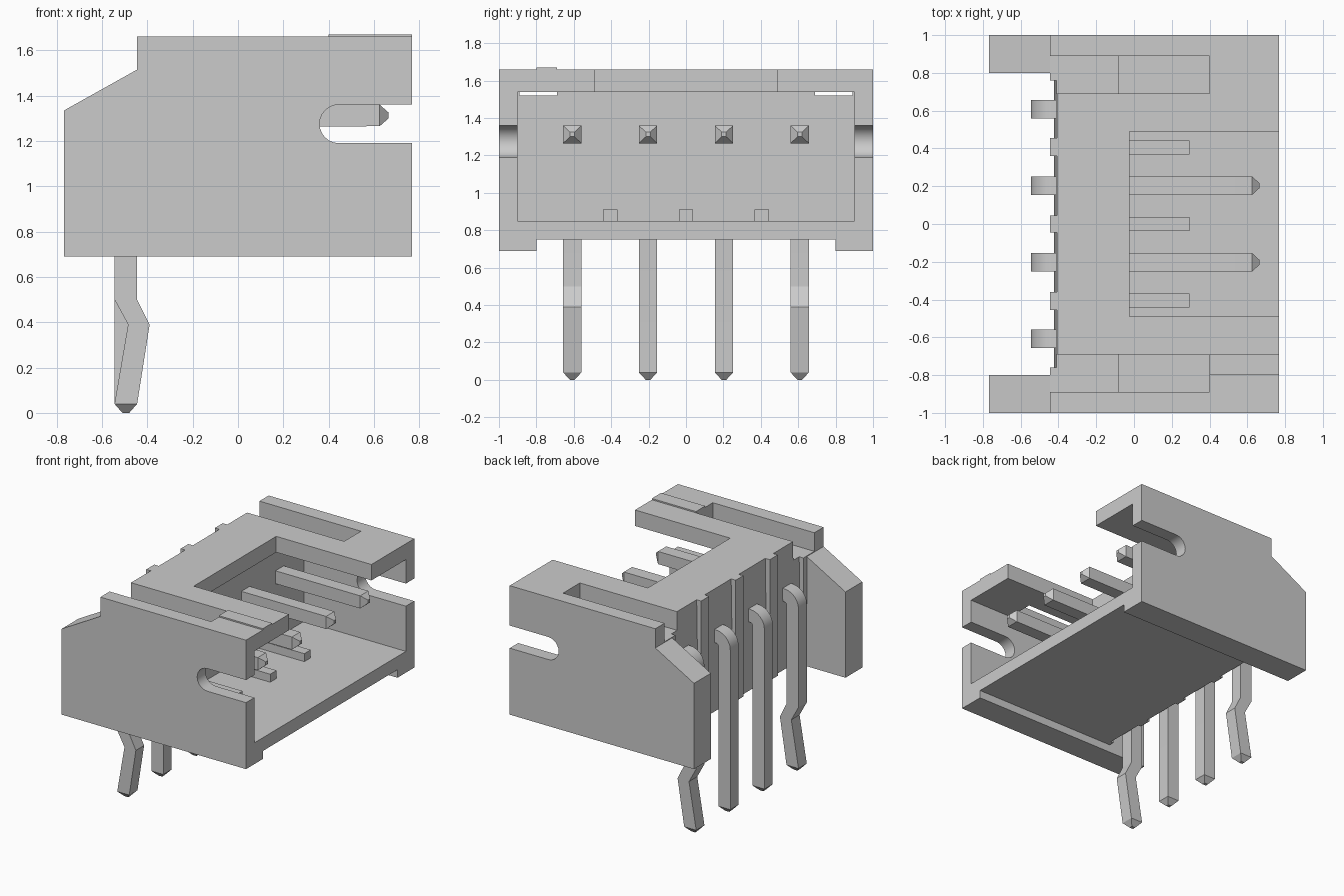
import bpy
import bmesh
from math import sin, cos, pi, radians

cube = bpy.data.objects.get("Cube")
if cube:
    bpy.data.objects.remove(cube, do_unlink=True)

grey = bpy.data.materials.new("light_grey")
grey.use_nodes = True
COLOUR = (0.6, 0.6, 0.6, 1)
grey.diffuse_color = COLOUR
grey.node_tree.nodes["Principled BSDF"].inputs["Base Color"].default_value = COLOUR

FRONT, BACK, WING = 0.767, -0.445, -0.767
TOP, FLOOR, FOOT = 1.66, 0.75, 0.69
CAVITY_BACK = -0.08


def finish(name, bm):
    bmesh.ops.recalc_face_normals(bm, faces=bm.faces)
    mesh = bpy.data.meshes.new(name)
    bm.to_mesh(mesh)
    bm.free()
    mesh.materials.append(grey)
    obj = bpy.data.objects.new(name, mesh)
    bpy.context.collection.objects.link(obj)
    return obj


def prism(name, profile, y0, y1):
    """Extrude an x-z outline from y0 to y1."""
    bm = bmesh.new()
    face = bm.faces.new([bm.verts.new((x, y0, z)) for x, z in profile])
    grown = bmesh.ops.extrude_face_region(bm, geom=[face])["geom"]
    verts = [v for v in grown if isinstance(v, bmesh.types.BMVert)]
    bmesh.ops.translate(bm, verts=verts, vec=(0, y1 - y0, 0))
    return finish(name, bm)


def box(name, x0, x1, y0, y1, z0, z1):
    return prism(name, [(x0, z0), (x1, z0), (x1, z1), (x0, z1)], y0, y1)


def activate(obj):
    bpy.ops.object.select_all(action="DESELECT")
    obj.select_set(True)
    bpy.context.view_layer.objects.active = obj


def combine(target, tool, operation):
    mod = target.modifiers.new("combine", "BOOLEAN")
    mod.operation, mod.solver, mod.object = operation, "EXACT", tool
    tool.hide_render = True
    activate(target)
    bpy.ops.object.modifier_apply(modifier=mod.name)
    bpy.data.objects.remove(tool, do_unlink=True)


def cut(target, tool):
    combine(target, tool, "DIFFERENCE")


# Housing block with a winged side wall at each end
housing = box("housing", BACK, FRONT, -0.85, 0.85, FLOOR, TOP)
wall_outline = [(WING, FOOT), (FRONT, FOOT), (FRONT, TOP), (BACK, TOP),
                (BACK, 1.515), (WING, 1.335)]
for side in (-1, 1):
    ends = sorted((side * 0.8, side * 1.0))
    combine(housing, prism("side_wall", wall_outline, *ends), "UNION")

# Mating cavity and the wide notch in its roof
cut(housing, box("cavity", CAVITY_BACK, 1, -0.9, 0.9, 0.85, 1.54))
cut(housing, box("roof_notch", -0.025, 1, -0.49, 0.49, 1.45, 1.8))

# Rounded slot through both side walls
slot_r, slot_x, slot_z = 0.085, 0.445, 1.275
arc = [(slot_x - slot_r * sin(pi * i / 12), slot_z + slot_r * cos(pi * i / 12))
       for i in range(13)]
slot_outline = [(1, slot_z + slot_r)] + arc + [(1, slot_z - slot_r)]

for side in (-1, 1):
    cut(housing, prism("side_slot", slot_outline, *sorted((side * 0.88, side * 1.1))))
    # Channel along the roof, opening into the cavity
    y0, y1 = sorted((side * 0.69, side * 0.89))
    cut(housing, box("roof_channel", -0.6, 0.4, y0, y1, 1.52, 1.8))
    # Back grooves that leave ribs between the pins
    for inner, outer in ((0.045, 0.36), (0.455, 0.76)):
        groove = [(-0.6, 0.6), (-0.425, 0.6), (-0.405, 1.8), (-0.6, 1.8)]
        cut(housing, prism("back_groove", groove, *sorted((side * inner, side * outer))))

activate(housing)
bpy.ops.object.shade_smooth_by_angle(angle=radians(30))

# Raised marker strip on one side of the roof
box("roof_marker", 0.4, FRONT, -0.8, -0.69, TOP - 0.01, TOP + 0.01)

# Short keying ribs on the cavity floor
for i in (-1, 0, 1):
    box("floor_rib", CAVITY_BACK - 0.02, 0.295, i * 0.405 - 0.038, i * 0.405 + 0.038, 0.84, 0.91)


def pin(name, y, kinked):
    """Bent square pin made of rings: outer point, inner point, half width."""
    w = 0.049
    rings = [((-0.51, 0), (-0.48, 0), 0.012), ((-0.545, 0.04), (-0.445, 0.04), w)]
    if kinked:
        rings += [((-0.485, 0.39), (-0.39, 0.39), w), ((-0.545, 0.5), (-0.445, 0.5), w)]
    for i in range(7):
        a = i * pi / 12
        out, inn = [(-0.425 - r * cos(a), 1.24 + r * sin(a)) for r in (0.12, 0.022)]
        rings.append((out, inn, w))
    rings += [((0.625, 1.36), (0.625, 1.265), w), ((0.665, 1.325), (0.665, 1.3), 0.012)]
    bm = bmesh.new()
    loops = []
    for (ax, az), (bx, bz), h in rings:
        corners = ((ax, y - h, az), (ax, y + h, az), (bx, y + h, bz), (bx, y - h, bz))
        loops.append([bm.verts.new(c) for c in corners])
    for low, high in zip(loops, loops[1:]):
        for k in range(4):
            n = (k + 1) % 4
            bm.faces.new((low[k], low[n], high[n], high[k]))
    bm.faces.new(loops[0])
    bm.faces.new(loops[-1])
    obj = finish(name, bm)
    activate(obj)
    bpy.ops.object.shade_smooth_by_angle(angle=radians(20))


# Two straight inner pins and two kinked outer pins
for side in (-1, 1):
    pin("inner_pin", side * 0.203, False)
    pin("outer_pin", side * 0.608, True)
